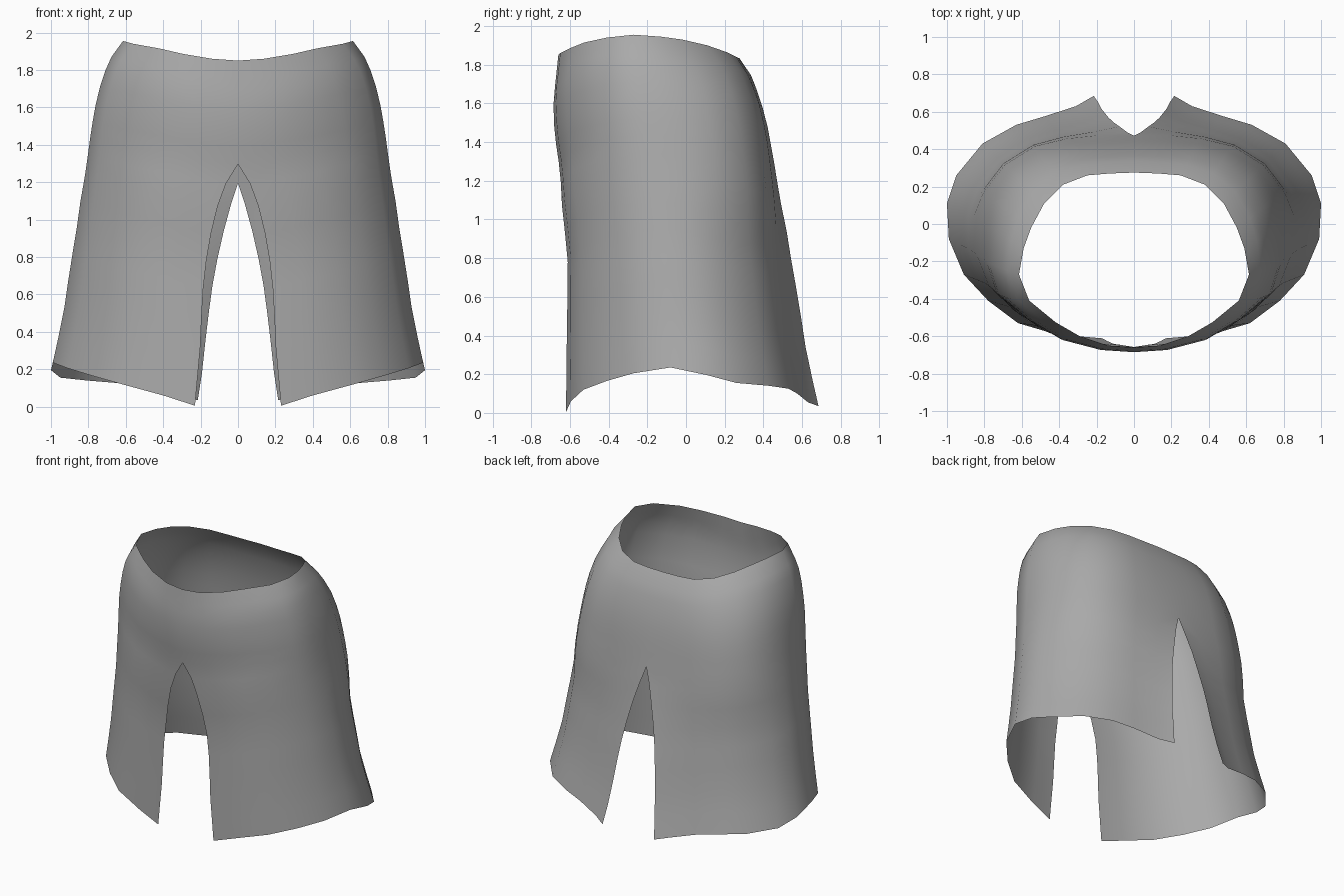
import bpy, bmesh
from mathutils import Vector

cube = bpy.data.objects.get("Cube")
if cube:
    bpy.data.objects.remove(cube)

# Left half of the waist opening and of the hem, from front centre to back centre
WAIST = [(0, -.66, 1.85), (.14, -.65, 1.86), (.29, -.60, 1.885), (.42, -.525, 1.915),
         (.56, -.41, 1.94), (.615, -.27, 1.955), (.59, -.13, 1.945), (.55, -.02, 1.93),
         (.48, .11, 1.90), (.38, .21, 1.865), (.25, .26, 1.84), (.13, .27, 1.835),
         (0, .275, 1.835)]
HEM = [(.23, -.62, .005), (.40, -.595, .06), (.62, -.53, .12), (.78, -.41, .165),
       (.91, -.27, .205), (.99, -.08, .235), (1.0, .11, .195), (.95, .26, .155),
       (.81, .43, .14), (.63, .53, .125), (.48, .575, .10), (.31, .63, .055),
       (.215, .685, .035)]

# Profiles down the cloth: (fraction of the way from waist to hem, value)
FLARE = [(0, 0), (.05, .15), (.12, .27), (.2, .36), (.3, .44), (.4, .51), (.5, .60),
         (.6, .67), (.7, .75), (.85, .85), (1, 1)]
BULGE = [(0, 0), (.07, -.022), (.14, -.037), (.22, -.035), (.33, -.008), (.46, 0),
         (.55, .024), (.73, .015), (1, 0)]
FRONT_HIP = [(0, 0), (.1, .036), (.25, .036), (.4, .02), (.55, .003), (.7, 0), (1, 0)]
BACK_HIP = [(0, 0), (.12, .045), (.25, .06), (.4, .058), (.5, .03), (.6, .003),
            (.8, -.005), (1, 0)]
FRONT_SLIT = [(.3, 0), (.37, .08), (.46, .13), (.56, .165), (.68, .19), (.82, .20), (1, .23)]
BACK_SLIT = [(.356, 0), (.44, .05), (.55, .10), (.67, .14), (.8, .17), (.91, .19), (1, .215)]
ROWS = [0, .05, .09, .14, .2, .25, .3, .356, .42, .5, .58, .66, .74, .83, .92, 1]


def sample(profile, s):
    """Read a profile at s by straight interpolation."""
    if s <= profile[0][0]:
        return profile[0][1]
    for (a, va), (b, vb) in zip(profile, profile[1:]):
        if s <= b:
            return va + (vb - va) * (s - a) / (b - a)
    return profile[-1][1]


def near(col, centre, reach):
    """Weight that fades from 1 at a centre column to 0 at its reach."""
    return max(0, 1 - abs(col - centre) / reach)


def cloth_point(col, s):
    top, low = Vector(WAIST[col]), Vector(HEM[col])
    f = sample(FLARE, s)
    p = top.lerp(low, f)
    p.z = top.z + (low.z - top.z) * s
    # pull the cloth in to the slit edges, fading towards the sides
    front = near(col, 0, 4)
    back = near(col, len(WAIST) - 1, 4)
    p.x -= front * (f * HEM[0][0] - sample(FRONT_SLIT, s))
    p.x -= back * (f * HEM[-1][0] - sample(BACK_SLIT, s))
    p.y += front * sample(BULGE, s)
    # fill out the hips diagonally, front and back
    front_hip = min(1, 1.4 * near(col, 3, 3)) * sample(FRONT_HIP, s)
    back_hip = min(1, 1.4 * near(col, 8.5, 3.5)) * sample(BACK_HIP, s)
    p.x += .7 * (front_hip + back_hip)
    p.y += .7 * (back_hip - front_hip)
    return p


# Cloth half as an open sheet
bm = bmesh.new()
grid = [[bm.verts.new(cloth_point(c, s)) for c in range(len(WAIST))] for s in ROWS]
for upper, lower in zip(grid, grid[1:]):
    for c in range(len(WAIST) - 1):
        bm.faces.new((lower[c], lower[c + 1], upper[c + 1], upper[c])).smooth = True
mesh = bpy.data.meshes.new("slit_skirt")
bm.to_mesh(mesh)
bm.free()

skirt = bpy.data.objects.new("slit_skirt", mesh)
bpy.context.collection.objects.link(skirt)

# Other half, joined along the centre above the slits
mirror = skirt.modifiers.new("mirror", 'MIRROR')
mirror.use_axis[0] = True
mirror.merge_threshold = .001

# Plain grey cloth
grey = bpy.data.materials.new("grey_cloth")
grey.use_nodes = True
colour = (.4, .4, .4, 1)
grey.diffuse_color = colour
bsdf = next(n for n in grey.node_tree.nodes if n.type == 'BSDF_PRINCIPLED')
bsdf.inputs["Base Color"].default_value = colour
mesh.materials.append(grey)
